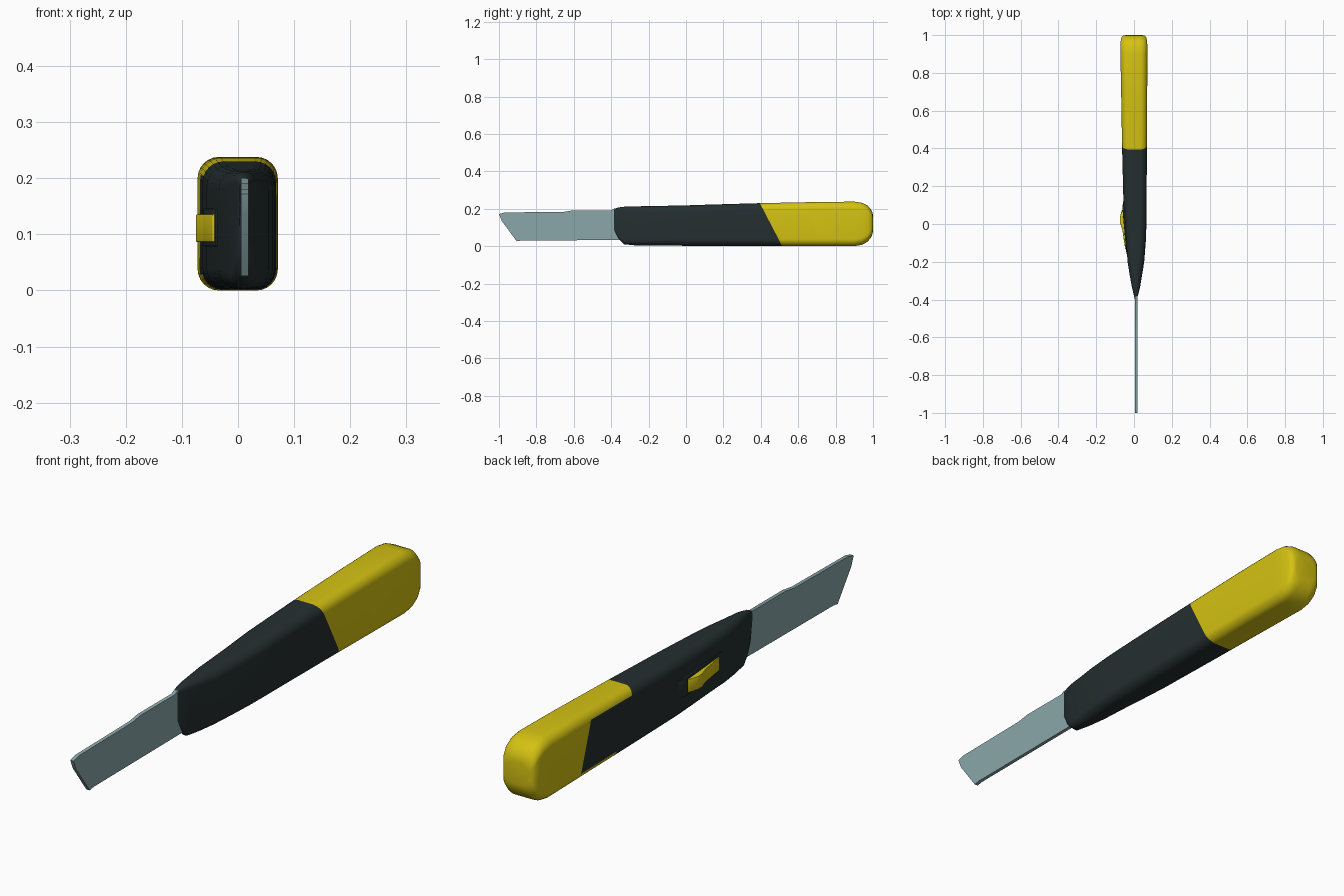
import bpy, bmesh, math
from mathutils import Vector

if "Cube" in bpy.data.objects:
    bpy.data.objects.remove(bpy.data.objects["Cube"])


def material(name, rgb):
    m = bpy.data.materials.new(name)
    m.diffuse_color = (*rgb, 1)
    m.use_nodes = True
    m.node_tree.nodes["Principled BSDF"].inputs["Base Color"].default_value = m.diffuse_color
    return m


DARK = material("dark green grey", (0.018, 0.028, 0.029))
YELLOW = material("yellow", (0.66, 0.54, 0.006))
STEEL = material("blue grey steel", (0.26, 0.39, 0.41))


def make_object(name, bm, mats, angle=40):
    bmesh.ops.recalc_face_normals(bm, faces=bm.faces[:])
    me = bpy.data.meshes.new(name)
    bm.to_mesh(me)
    bm.free()
    for m in mats:
        me.materials.append(m)
    ob = bpy.data.objects.new(name, me)
    bpy.context.collection.objects.link(ob)
    bpy.context.view_layer.objects.active = ob
    ob.select_set(True)
    bpy.ops.object.shade_smooth_by_angle(angle=math.radians(angle))
    ob.select_set(False)
    return ob


def ring(x0, x1, z0, z1, radius, steps=6):
    """Rounded rectangle in the xz plane."""
    r = min(radius, (x1 - x0) * 0.48, (z1 - z0) * 0.48)
    corners = [(x1 - r, z1 - r), (x0 + r, z1 - r), (x0 + r, z0 + r), (x1 - r, z0 + r)]
    return [(cx + r * math.cos(a), cz + r * math.sin(a))
            for q, (cx, cz) in enumerate(corners)
            for a in (math.pi / 2 * (q + k / steps) for k in range(steps + 1))]


def prism(name, outline, axis, lo, hi, mat, bevel=0.0):
    """Extrude an outline of (y, other) points along x or z."""
    bm = bmesh.new()
    put = (lambda y, o, t: (t, y, o)) if axis == "x" else (lambda y, o, t: (o, y, t))
    face = bm.faces.new([bm.verts.new(put(y, o, lo)) for y, o in outline])
    out = bmesh.ops.extrude_face_region(bm, geom=[face])
    shift = Vector(put(0, 0, hi - lo))
    bmesh.ops.translate(bm, vec=shift, verts=[v for v in out["geom"] if isinstance(v, bmesh.types.BMVert)])
    if bevel:
        bmesh.ops.bevel(bm, geom=bm.edges[:], offset=bevel, segments=2, affect="EDGES", profile=0.5)
    return make_object(name, bm, [mat])


# Handle: lofted rounded sections (y, left x, right x, bottom z, top z, corner radius)
sections = [
    (-0.398, 0.004, 0.015, 0.150, 0.192, 0.010),
    (-0.385, 0.001, 0.019, 0.085, 0.200, 0.012),
    (-0.360, -0.005, 0.026, 0.038, 0.207, 0.016),
    (-0.330, -0.012, 0.033, 0.010, 0.211, 0.022),
    (-0.270, -0.023, 0.043, 0.004, 0.213, 0.030),
    (-0.200, -0.034, 0.054, 0.003, 0.214, 0.034),
    (-0.100, -0.041, 0.062, 0.003, 0.216, 0.036),
    (0.000, -0.048, 0.066, 0.002, 0.218, 0.037),
    (0.120, -0.056, 0.067, 0.002, 0.222, 0.037),
    (0.400, -0.063, 0.068, 0.002, 0.230, 0.037),
    (0.700, -0.068, 0.070, 0.001, 0.236, 0.037),
    (0.900, -0.072, 0.071, 0.000, 0.238, 0.038),
    (0.940, -0.072, 0.071, 0.007, 0.232, 0.038),
    (0.970, -0.070, 0.069, 0.023, 0.218, 0.038),
    (0.988, -0.066, 0.065, 0.044, 0.198, 0.038),
    (0.997, -0.058, 0.057, 0.064, 0.180, 0.036),
    (1.000, -0.046, 0.045, 0.080, 0.163, 0.032),
]
bm = bmesh.new()
loops = [[bm.verts.new((x, s[0], z)) for x, z in ring(*s[1:])] for s in sections]
n = len(loops[0])
for a, b in zip(loops, loops[1:]):
    for i in range(n):
        j = (i + 1) % n
        bm.faces.new((a[i], a[j], b[j], b[i]))
bm.faces.new(loops[0])
bm.faces.new(loops[-1])
bmesh.ops.recalc_face_normals(bm, faces=bm.faces[:])

# Colour borders: slanted cut all round, and a longer dark panel on the left side
borders = [(Vector((0, 0.40, 0.22)), Vector((0, 1, 0.52))),
           (Vector((0, 0.66, 0.20)), Vector((0, 1, 0.34)))]
for co, no in borders:
    bmesh.ops.bisect_plane(bm, geom=bm.verts[:] + bm.edges[:] + bm.faces[:], plane_co=co, plane_no=no)
bm.normal_update()
for f in bm.faces:
    co, no = borders[1 if f.normal.x < -0.97 else 0]
    f.material_index = 1 if (f.calc_center_median() - co).dot(no) > 0 else 0
make_object("handle", bm, [DARK, YELLOW])

# Blade with slanted tip, running into the nose of the handle
prism("blade", [(-1.0, 0.172), (-0.985, 0.135), (-0.905, 0.026), (-0.88, 0.030), (-0.33, 0.033),
                (-0.30, 0.06), (-0.30, 0.19), (-0.385, 0.200), (-0.40, 0.192), (-0.60, 0.192),
                (-0.65, 0.184), (-0.97, 0.180)], "x", 0.005, 0.019, STEEL)

# Thumb slider on the left side, with a dark rail under it
prism("slider_rail", [(-0.16, -0.020), (-0.16, -0.040), (0.0, -0.054), (0.09, -0.062),
                      (0.13, -0.055), (0.13, -0.020)], "z", 0.078, 0.146, DARK, 0.003)
prism("slider", [(-0.135, -0.025), (-0.135, -0.046), (-0.03, -0.062), (0.01, -0.075),
                 (0.035, -0.075), (0.075, -0.064), (0.075, -0.025)], "z", 0.086, 0.136, YELLOW, 0.003)
